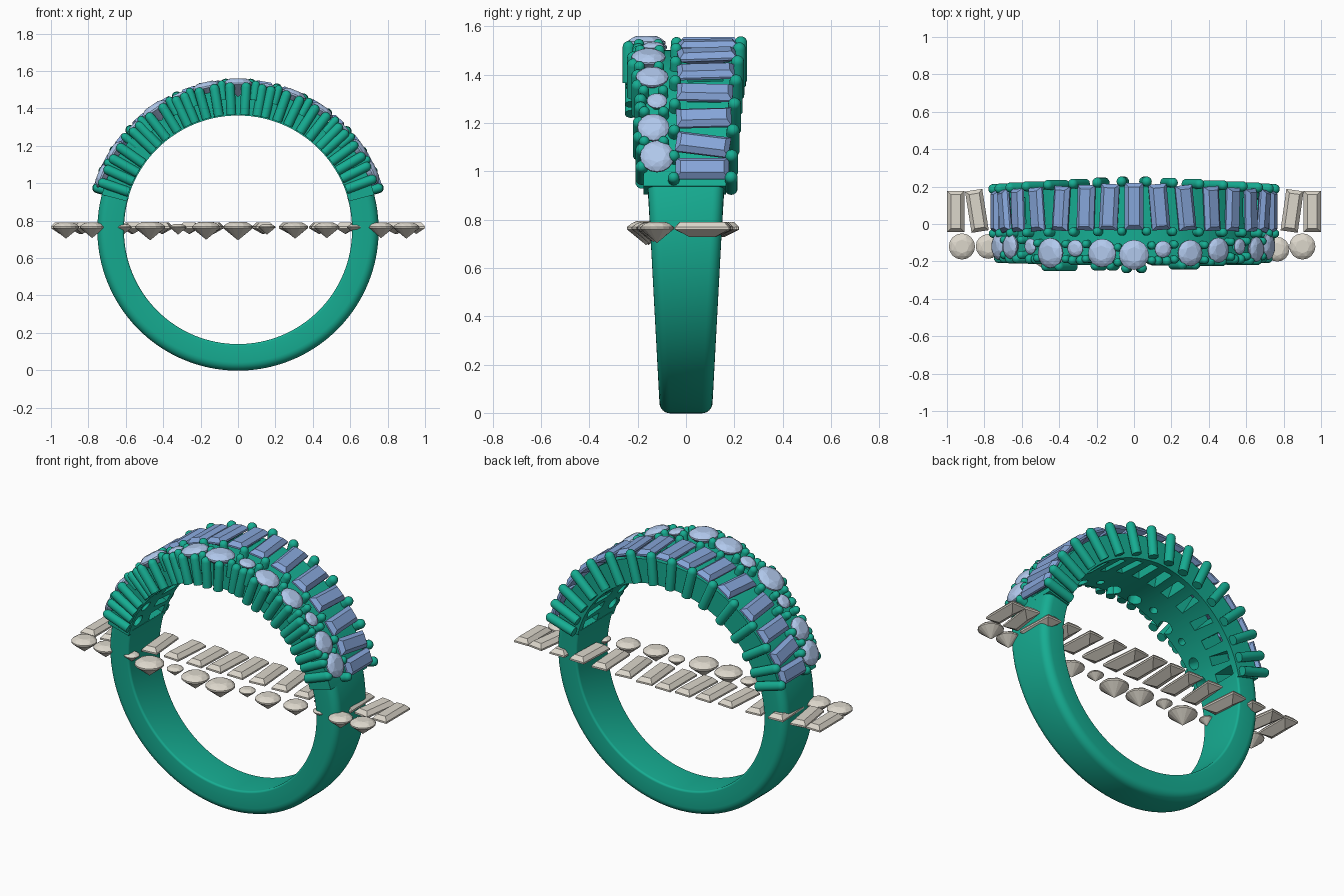
import bpy, bmesh, math
from mathutils import Matrix, Vector

if "Cube" in bpy.data.objects:
    bpy.data.objects.remove(bpy.data.objects["Cube"])

CZ, R_LAY = 0.75, 0.775          # ring centre height, radius the flat layout is wrapped on


def material(name, rgb):
    m = bpy.data.materials.new(name)
    m.diffuse_color = (*rgb, 1)
    m.use_nodes = True
    m.node_tree.nodes["Principled BSDF"].inputs["Base Color"].default_value = m.diffuse_color
    return m


METAL = material("green_metal", (0.008, 0.42, 0.29))
BLUE = material("blue_baguette", (0.24, 0.38, 0.70))
PALE = material("pale_blue_round", (0.44, 0.58, 0.84))
SAND = material("sand_stone", (0.72, 0.68, 0.60))


def make(name, bm, mat, smooth=None):
    bmesh.ops.recalc_face_normals(bm, faces=bm.faces[:])
    me = bpy.data.meshes.new(name)
    bm.to_mesh(me)
    bm.free()
    ob = bpy.data.objects.new(name, me)
    bpy.context.collection.objects.link(ob)
    if mat:
        me.materials.append(mat)
    if smooth:
        shade(ob, smooth)
    return ob


def shade(ob, deg):
    bpy.ops.object.select_all(action='DESELECT')
    ob.select_set(True)
    bpy.context.view_layer.objects.active = ob
    bpy.ops.object.shade_smooth_by_angle(angle=math.radians(deg))


def wrap(x, y, r, tilt=0):
    """Place a flat-layout position (x, y) on the ring at radius r."""
    return (Matrix.Translation((0, 0, CZ)) @ Matrix.Rotation(x / R_LAY, 4, 'Y')
            @ Matrix.Translation((0, y, r)) @ Matrix.Rotation(math.radians(tilt), 4, 'Z'))


def flat(x, y, tilt=0):
    return Matrix.Translation((x, y, 0.765)) @ Matrix.Rotation(math.radians(tilt), 4, 'Z')


def loft(bm, rings, cap=True):
    vs = [[bm.verts.new(p) for p in ring] for ring in rings]
    n = len(vs[0])
    for a, b in zip(vs, vs[1:]):
        for i in range(n):
            bm.faces.new((a[i], a[(i + 1) % n], b[(i + 1) % n], b[i]))
    if cap:
        bm.faces.new(vs[0])
        bm.faces.new(vs[-1])


def hull(bm, pts, mtx):
    vs = [bm.verts.new(mtx @ Vector(p)) for p in pts]
    bmesh.ops.convex_hull(bm, input=vs)


def circle(n, r, z, off=0.0):
    return [(r * math.cos(2 * math.pi * (i + off) / n), r * math.sin(2 * math.pi * (i + off) / n), z)
            for i in range(n)]


def round_gem(bm, r, mtx):
    hull(bm, circle(8, r * .52, r * .36) + circle(8, r * .8, r * .25, .5)
         + circle(16, r, r * .06) + circle(16, r, -r * .06) + [(0, 0, -r * .88)], mtx)


def baguette(bm, w, l, mtx):
    def rect(a, b, z):
        return [(sx * a, sy * b, z) for sx in (-1, 1) for sy in (-1, 1)]
    a, b = w / 2, l / 2
    hull(bm, rect(a * .58, b - a * .42, .026) + rect(a, b, .004) + rect(a, b, -.006)
         + [(0, b - a * 1.2, -.036), (0, -b + a * 1.2, -.036)], mtx)


# stone layout: rounds (x, y, r) and baguettes (x, tilt)
ROUNDS = [(-.92, -.12, .07), (-.78, -.12, .066), (-.61, -.12, .042), (-.47, -.155, .08),
          (-.32, -.13, .045), (-.17, -.155, .076), (0, -.165, .08), (.155, -.135, .045),
          (.305, -.155, .07), (.475, -.14, .067), (.625, -.12, .042), (.765, -.135, .066),
          (.90, -.12, .07)]
BAGS = [(-.953, 0), (-.84, 9), (-.71, 3), (-.565, 5), (-.405, -4), (-.26, -2), (-.132, -3), (0, 0),
        (.135, 5), (.28, 6), (.435, 3), (.575, -2), (.715, 2), (.845, -8), (.953, 0)]


def taper(x):
    return min(1, abs(x) / .955)


def bag_size(x):                 # centre y, width, length
    t = taper(x)
    return .095 - .028 * t, .10 - .008 * t, .25 - .03 * t


# stones: set on the ring, and the flat spare row
for where, mb, mr in (("set", BLUE, PALE), ("flat", SAND, SAND)):
    bb, br = bmesh.new(), bmesh.new()
    for x, tilt in BAGS:
        cy, w, l = bag_size(x)
        baguette(bb, w, l, wrap(x, cy, .78, tilt) if where == "set" else flat(x, cy, tilt))
    for x, y, r in ROUNDS:
        round_gem(br, r, wrap(x, y, .782) if where == "set" else flat(x, y))
    for bm in (bb, br):
        bmesh.ops.dissolve_limit(bm, angle_limit=.02, verts=bm.verts[:], edges=bm.edges[:])
    make(where + "_baguettes", bb, mb)
    make(where + "_rounds", br, mr)


# lower band: rounded section, narrowing towards the bottom
def band_section(hw):
    pts = []
    for sy, sr, rad, start in ((1, 1, .045, 0), (-1, 1, .045, 90), (-1, -1, .012, 180), (1, -1, .012, 270)):
        cy = sy * (hw - rad)
        cr = .752 - rad if sr > 0 else .61 + rad
        for k in range(7):
            a = math.radians(start + 15 * k)
            pts.append((cy + rad * math.cos(a), cr + rad * math.sin(a)))
    return pts


bm = bmesh.new()
rings = []
for i in range(97):
    a = math.radians(73 + 214 * i / 96)
    z = CZ + .75 * math.cos(a)
    rings.append([(r * math.sin(a), y, CZ + r * math.cos(a)) for y, r in band_section(.11 + .048 * z / .95)])
loft(bm, rings)
make("band", bm, METAL, 35)

# gallery: arched strip with pierced seats below the stones
bm = bmesh.new()
rings = []
for i in range(97):
    a = math.radians(-75.5 + 151 * i / 96)
    t = abs(a) / 1.32
    y0, y1 = -.20 + .025 * t, .205 - .04 * t
    rings.append([(r * math.sin(a), y, CZ + r * math.cos(a))
                  for y, r in ((y0, .612), (y1, .612), (y1, .752), (y0, .752))])
loft(bm, rings)
gallery = make("gallery", bm, METAL)
bm = bmesh.new()
for x, tilt in BAGS:
    cy, w, l = bag_size(x)
    bmesh.ops.create_cube(bm, size=1, matrix=wrap(x, cy - .003, .69, tilt)
                          @ Matrix.Diagonal((.052, l - .09, .3, 1)))
for x, y, r in ROUNDS:
    bmesh.ops.create_cone(bm, cap_ends=True, segments=20, radius1=r * .5, radius2=r * .5,
                          depth=.3, matrix=wrap(x, y, .69))
cutter = make("seat_cutter", bm, None)
cutter.hide_render = True
mod = gallery.modifiers.new("seats", 'BOOLEAN')
mod.operation, mod.solver, mod.object = 'DIFFERENCE', 'EXACT', cutter
bpy.context.view_layer.objects.active = gallery
bpy.ops.object.modifier_apply(modifier="seats")
bpy.data.objects.remove(cutter)
shade(gallery, 25)


# prongs: radial rods with a domed tip
def prong(bm, x, y, rad, r0, r1):
    rings = [[wrap(x, y, 0) @ Vector(p) for p in circle(14, rad, r)] for r in (r0, r1)]
    for k in range(1, 5):
        a = math.radians(20 * k)
        rings.append([wrap(x, y, 0) @ Vector(p) for p in circle(14, rad * math.cos(a), r1 + rad * math.sin(a))])
    loft(bm, rings)


xs = [b[0] for b in BAGS]
mids = [xs[0] - .04] + [(a + b) / 2 for a, b in zip(xs, xs[1:])] + [xs[-1] + .04]
back, front, beads = bmesh.new(), bmesh.new(), bmesh.new()
for x in mids:
    cy, w, l = bag_size(x)
    prong(back, x, cy + l / 2 + .01, .027, .625, .785)
    prong(beads, x, cy - l / 2 - .008, .024, .70, .785)
for x, y, r in ROUNDS:
    for s in (-1, 1):
        prong(front, x + s * r * .55, min(y - r * .9, -.2 + .018 * taper(x)), .026, .618, .765)
for (xa, ya, ra), (xb, yb, rb) in zip(ROUNDS, ROUNDS[1:]):
    xm = (xa + ra + xb - rb) / 2
    prong(beads, xm, (ya + yb) / 2 - .045, .022, .70, .782)
    prong(beads, xm, (ya + yb) / 2 + .035, .022, .70, .782)
make("back_prongs", back, METAL, 40)
make("front_prongs", front, METAL, 40)
make("bead_prongs", beads, METAL, 40)
